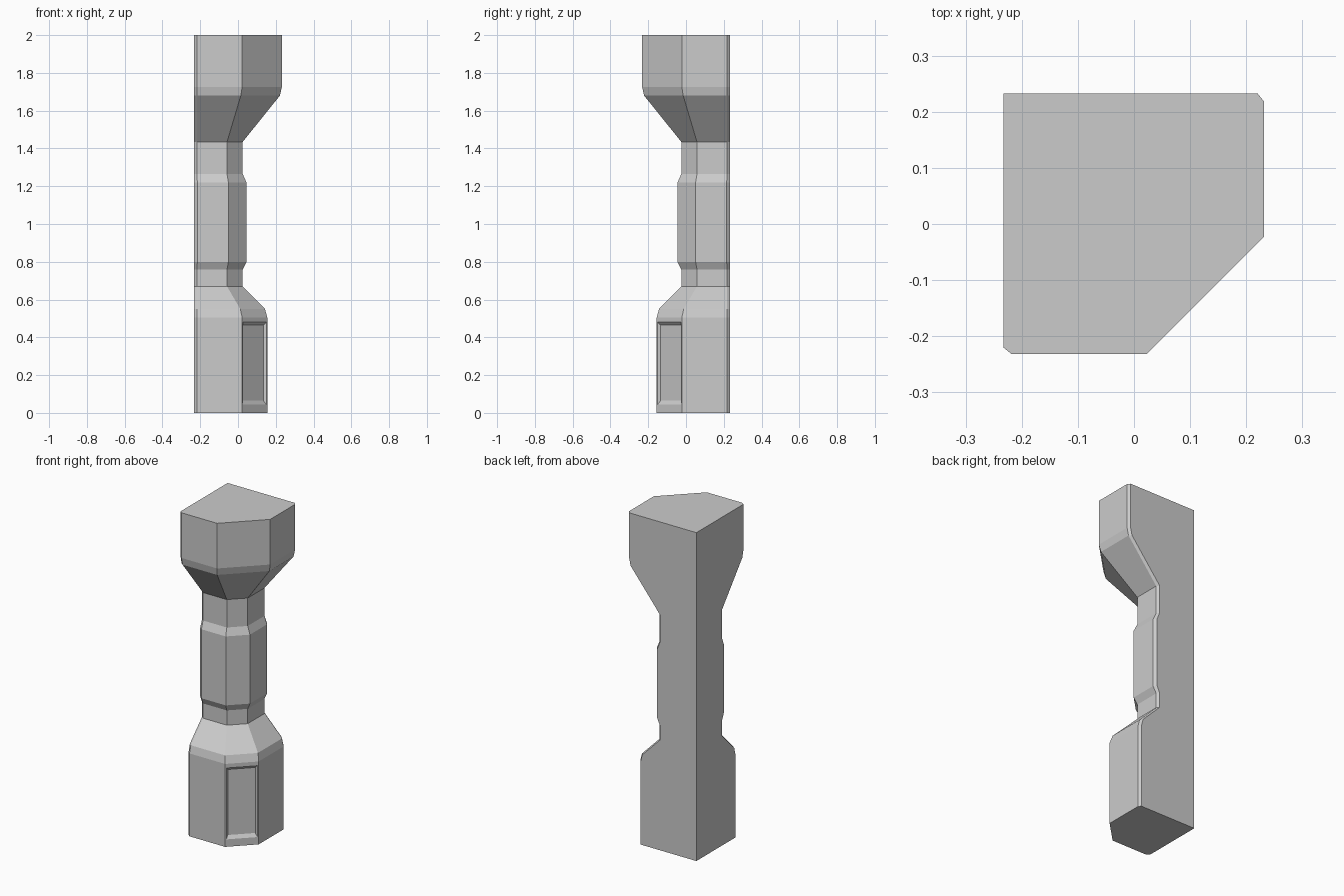
import bpy, bmesh

if "Cube" in bpy.data.objects:
    bpy.data.objects.remove(bpy.data.objects["Cube"])

WALL = 0.233  # the two flat wall sides sit at x = -WALL and y = WALL

# (height, reach from the walls, start of the diagonal face, small edge chamfer)
levels = [
    (0.00, 0.155, 0.022, 0.015),
    (0.505, 0.155, 0.022, 0.015),
    (0.55, 0.143, 0.012, 0.015),
    (0.67, 0.025, -0.058, 0.015),
    (0.76, 0.025, -0.058, 0.015),
    (0.80, 0.045, -0.051, 0.018),
    (1.22, 0.045, -0.051, 0.018),
    (1.265, 0.025, -0.058, 0.015),
    (1.435, 0.025, -0.058, 0.015),
    (1.68, 0.222, 0.015, 0.015),
    (1.725, 0.232, 0.022, 0.015),
    (2.00, 0.232, 0.022, 0.015),
]


def section(z, e, d, c):
    """Corner-column outline, symmetric about the diagonal y = -x."""
    half = [(e, -d), (e, WALL - c), (e - 0.8 * c, WALL)]
    mirrored = [(-y, -x) for x, y in reversed(half)]
    return [(x, y, z) for x, y in half + [(-WALL, WALL)] + mirrored]


bm = bmesh.new()
rings = [[bm.verts.new(p) for p in section(*lv)] for lv in levels]
n = len(rings[0])

# Column sides and caps
panel = None
for k, (lo, hi) in enumerate(zip(rings, rings[1:])):
    for i in range(n):
        j = (i + 1) % n
        f = bm.faces.new((lo[i], lo[j], hi[j], hi[i]))
        if k == 0 and i == n - 1:
            panel = f
bm.faces.new(rings[-1])
bm.faces.new(list(reversed(rings[0])))
bm.normal_update()

# Recessed panel on the diagonal face of the base
bmesh.ops.inset_individual(bm, faces=[panel], thickness=0.01)
for v in panel.verts:
    v.co.z = 0.045 if v.co.z < 0.25 else 0.48
bm.normal_update()
bmesh.ops.inset_individual(bm, faces=[panel], thickness=0.014, depth=-0.013)
for v in panel.verts:
    v.co.z = 0.065 if v.co.z < 0.25 else 0.464
bmesh.ops.recalc_face_normals(bm, faces=bm.faces)

mesh = bpy.data.meshes.new("corner_column")
bm.to_mesh(mesh)
bm.free()
obj = bpy.data.objects.new("corner_column", mesh)
bpy.context.scene.collection.objects.link(obj)
